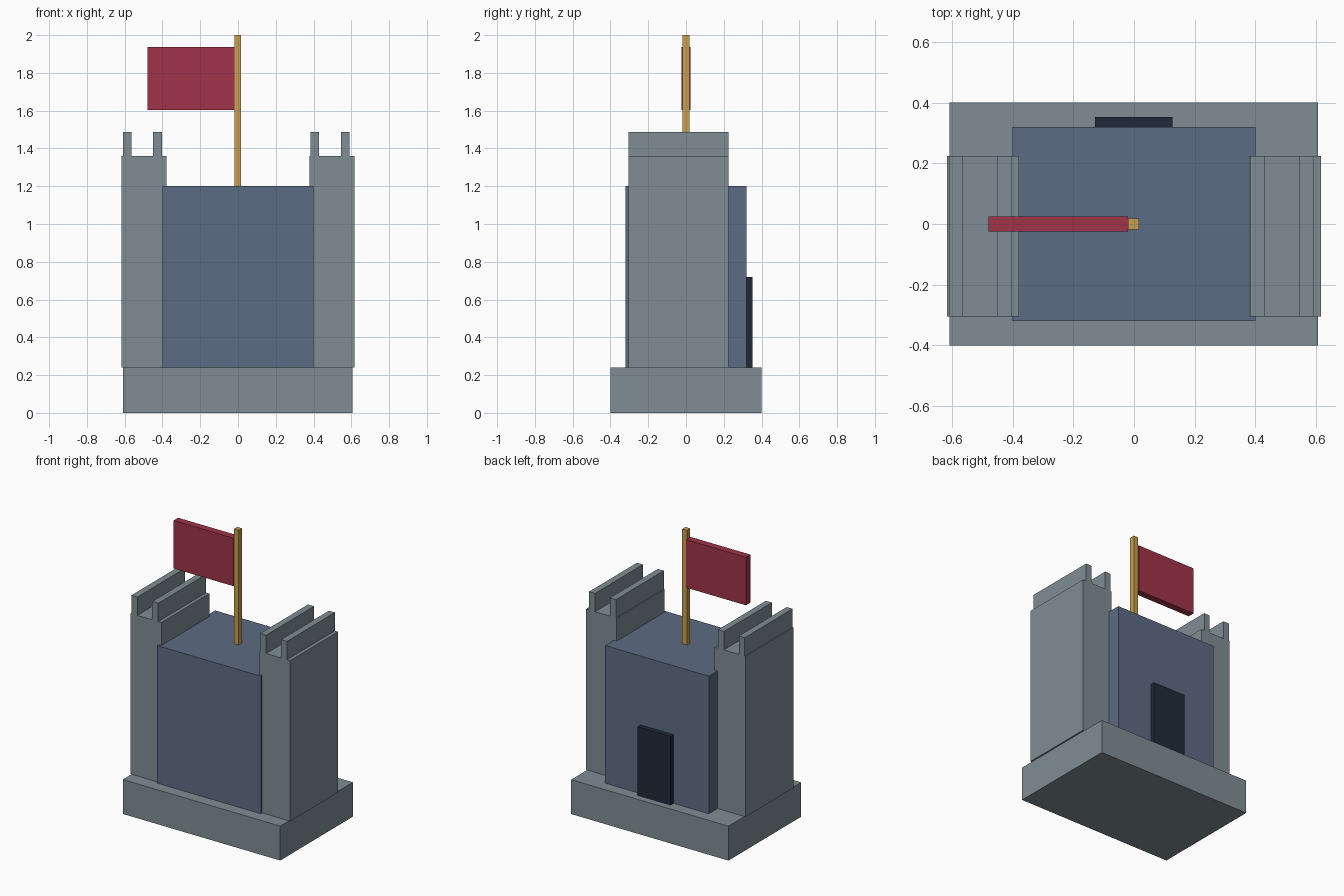
import bpy
import bmesh
from mathutils import Vector

if "Cube" in bpy.data.objects:
    bpy.data.objects.remove(bpy.data.objects["Cube"], do_unlink=True)


def material(name, rgb):
    """Flat material from 8-bit display values, converted to linear."""
    lin = [((c / 255 + 0.055) / 1.055) ** 2.4 for c in rgb]
    mat = bpy.data.materials.new(name)
    mat.use_nodes = True
    mat.diffuse_color = (*lin, 1)
    bsdf = next(n for n in mat.node_tree.nodes if n.type == "BSDF_PRINCIPLED")
    bsdf.inputs["Base Color"].default_value = (*lin, 1)
    return mat


def box(name, mat, x, y, z):
    """Box spanning the given (low, high) ranges."""
    lo, hi = Vector((x[0], y[0], z[0])), Vector((x[1], y[1], z[1]))
    bm = bmesh.new()
    bmesh.ops.create_cube(bm, size=1)
    for v in bm.verts:
        v.co = (lo + hi) / 2 + v.co * (hi - lo)
    mesh = bpy.data.meshes.new(name)
    bm.to_mesh(mesh)
    bm.free()
    mesh.materials.append(mat)
    obj = bpy.data.objects.new(name, mesh)
    bpy.context.collection.objects.link(obj)
    return obj


stone = material("grey stone", (127, 141, 148))
slate = material("slate blue wall", (92, 108, 131))
dark = material("dark door", (31, 42, 56))
gold = material("golden wood", (200, 160, 80))
red = material("red cloth", (160, 51, 72))

BASE_TOP, KEEP_TOP, TOWER_TOP = 0.24, 1.2, 1.36

# Base, keep and rear door
box("base", stone, (-0.608, 0.606), (-0.4, 0.4), (0, BASE_TOP))
box("keep", slate, (-0.4, 0.4), (-0.32, 0.32), (BASE_TOP, KEEP_TOP))
box("door", dark, (-0.128, 0.126), (0.32, 0.353), (BASE_TOP, 0.72))

# Side towers, each with two long parapet ridges
depth = (-0.304, 0.224)
for side, start, ridge_start in (("right", -0.616, -0.61), ("left", 0.378, 0.384)):
    box(side + "_tower", stone, (start, start + 0.238), depth, (BASE_TOP, TOWER_TOP))
    for i in range(2):
        x = ridge_start + i * 0.161
        box(f"{side}_parapet_{i + 1}", stone, (x, x + 0.046), depth, (TOWER_TOP, 1.488))

# Flagpole and flag
box("flagpole", gold, (-0.019, 0.017), (-0.018, 0.018), (KEEP_TOP, 2))
box("flag", red, (-0.48, -0.019), (-0.024, 0.025), (1.603, 1.938))
